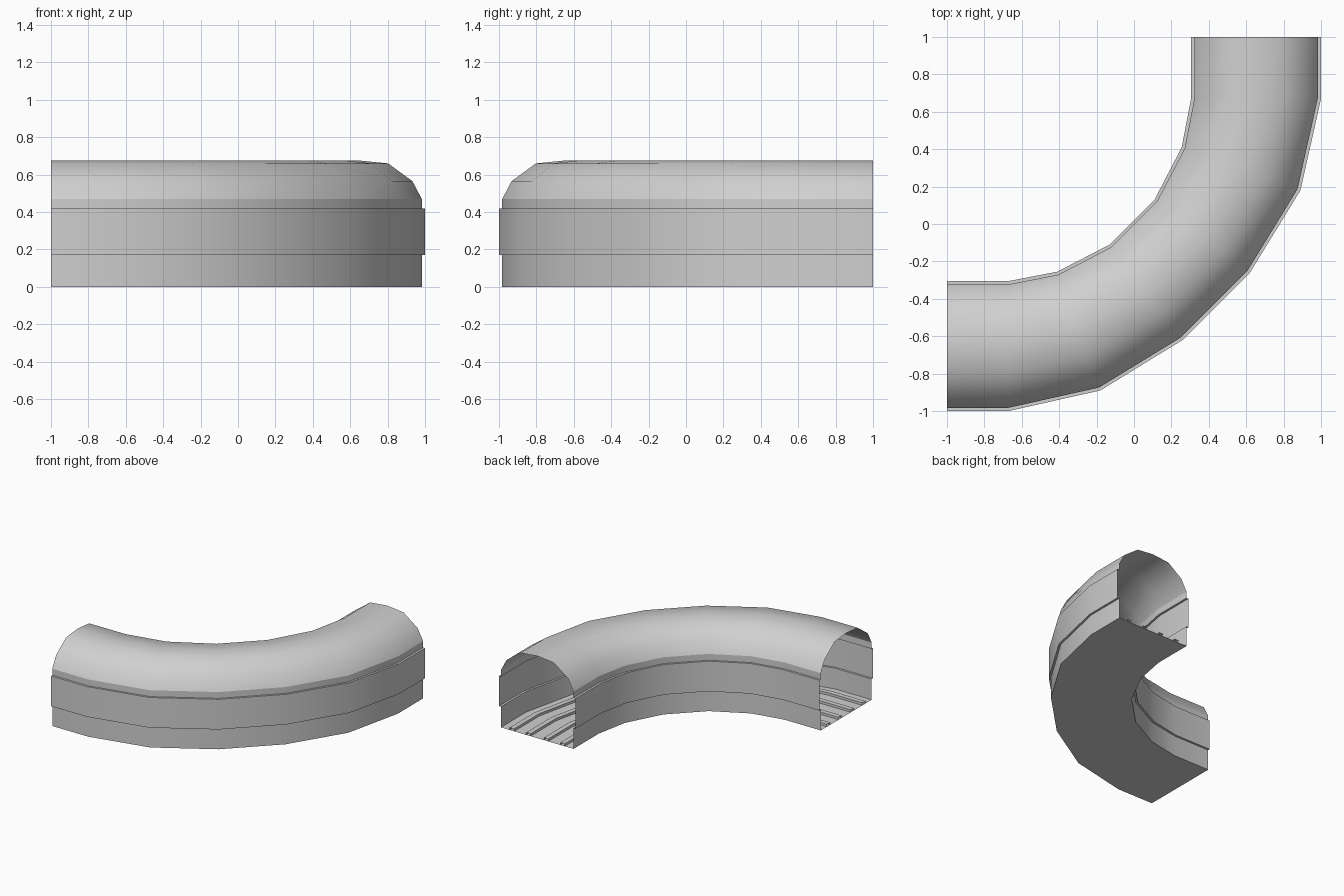
import bpy, bmesh, math

if "Cube" in bpy.data.objects:
    bpy.data.objects.remove(bpy.data.objects["Cube"])

grey = bpy.data.materials.new("light grey")
grey.diffuse_color = (0.63, 0.63, 0.63, 1)
grey.use_nodes = True
grey.node_tree.nodes["Principled BSDF"].inputs["Base Color"].default_value = grey.diffuse_color

# Plan of the bend: inner and outer edges, station by station
INNER = [(-1, -.305), (-.67, -.305), (-.41, -.255), (-.13, -.11),
         (.11, .13), (.255, .41), (.305, .67), (.305, 1)]
OUTER = [(-1, -1), (-.67, -1), (-.18, -.89), (.26, -.62),
         (.62, -.26), (.89, .18), (1, .67), (1, 1)]
HALF = 0.3475   # half width of the tunnel
WALL = 0.33     # half width of the wall inside the raised band


def sweep(name, section):
    """Sweep (offset, height) points along the bend; -offset is the inner side."""
    bm = bmesh.new()
    rows = []
    for (ax, ay), (bx, by) in zip(INNER, OUTER):
        row = []
        for o, z in section:
            t = (o / HALF + 1) / 2
            row.append(bm.verts.new((ax + (bx - ax) * t, ay + (by - ay) * t, z)))
        rows.append(row)
    for r, q in zip(rows, rows[1:]):
        for j in range(len(section) - 1):
            bm.faces.new((r[j], r[j + 1], q[j + 1], q[j]))
    mesh = bpy.data.meshes.new(name)
    bm.to_mesh(mesh)
    bm.free()
    mesh.materials.append(grey)
    obj = bpy.data.objects.new(name, mesh)
    bpy.context.collection.objects.link(obj)
    bpy.context.view_layer.objects.active = obj
    obj.select_set(True)
    bpy.ops.object.shade_smooth_by_angle(angle=math.radians(40))
    obj.select_set(False)


def mirrored(section):
    return [(-o, z) for o, z in reversed(section)]


# Side walls with the raised band, listed from the foot up on the inner side
side = [(-WALL, 0), (-WALL, .17), (-HALF, .17), (-HALF, .418),
        (-WALL, .418), (-WALL, .47)]
sweep("inner_wall", side)
sweep("outer_wall", mirrored(side))

# Rounded roof
half_roof = [(-WALL, .47), (-.28, .565), (-.15, .66)]
sweep("roof", half_roof + [(0, .675)] + mirrored(half_roof))

# Flat floor
sweep("floor", [(WALL, 0), (-WALL, 0)])

# Low rails along the floor
for i, c in enumerate((-.23, -.08, .08, .23)):
    sweep(f"rail_{i + 1}", [(c - .02, 0), (c - .02, .02), (c + .02, .02), (c + .02, 0)])
